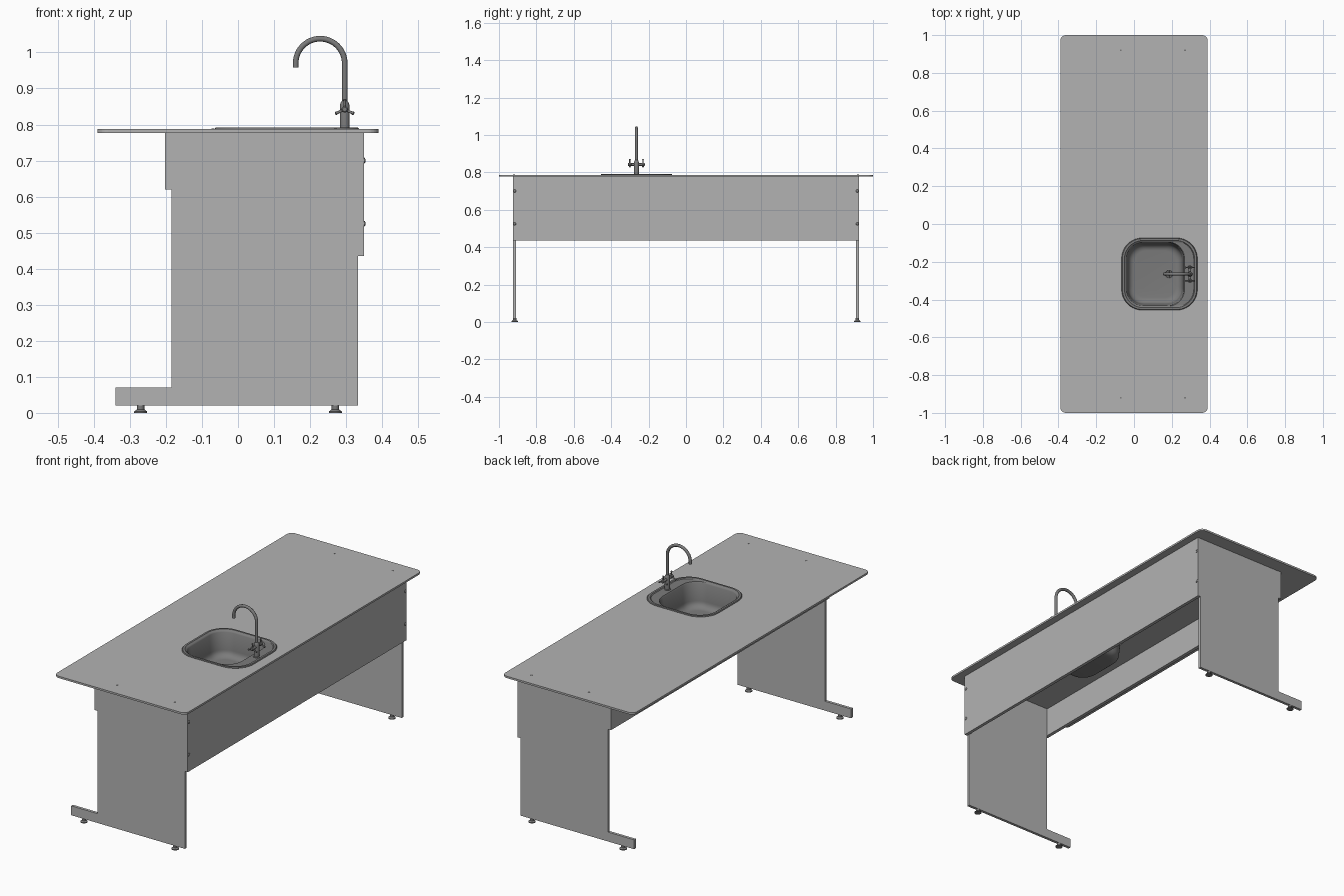
import bpy, bmesh, math
from mathutils import Matrix, Vector

if "Cube" in bpy.data.objects:
    bpy.data.objects.remove(bpy.data.objects["Cube"])


def material(name, value):
    m = bpy.data.materials.new(name)
    m.use_nodes = True
    m.diffuse_color = (value, value, value, 1)
    m.node_tree.nodes["Principled BSDF"].inputs["Base Color"].default_value = m.diffuse_color
    return m


LAMINATE = material("light grey laminate", 0.45)
METAL = material("brushed steel", 0.2)


def finish(name, bm, mat, smooth=False):
    bmesh.ops.recalc_face_normals(bm, faces=bm.faces)
    mesh = bpy.data.meshes.new(name)
    bm.to_mesh(mesh)
    bm.free()
    mesh.materials.append(mat)
    ob = bpy.data.objects.new(name, mesh)
    bpy.context.collection.objects.link(ob)
    if smooth:
        bpy.ops.object.select_all(action="DESELECT")
        ob.select_set(True)
        bpy.context.view_layer.objects.active = ob
        bpy.ops.object.shade_smooth_by_angle(angle=math.radians(40))
    return ob


def box(name, x0, x1, y0, y1, z0, z1):
    bm = bmesh.new()
    bmesh.ops.create_cube(bm, size=1)
    for v in bm.verts:
        v.co = ((x0, x1)[v.co.x > 0], (y0, y1)[v.co.y > 0], (z0, z1)[v.co.z > 0])
    return finish(name, bm, LAMINATE)


def rounded_ring(cx, cy, hx, hy, r, z, steps=10):
    """Points of a rounded rectangle, corner by corner."""
    pts = []
    for k, (sx, sy) in enumerate(((1, 1), (-1, 1), (-1, -1), (1, -1))):
        for i in range(steps + 1):
            a = math.pi / 2 * (k + i / steps)
            pts.append((cx + sx * (hx - r) + r * math.cos(a),
                        cy + sy * (hy - r) + r * math.sin(a), z))
    return pts


def loft(bm, rings, closed=False, cap_last=False):
    loops = [[bm.verts.new(p) for p in ring] for ring in rings]
    pairs = list(zip(loops, loops[1:]))
    if closed:
        pairs.append((loops[-1], loops[0]))
    for a, b in pairs:
        n = len(a)
        for i in range(n):
            j = (i + 1) % n
            bm.faces.new((a[i], a[j], b[j], b[i]))
    if cap_last:
        bm.faces.new(loops[-1])


def lathe(name, profile, origin, axis=(0, 0, 1), mat=METAL, sides=20):
    """Solid of revolution from (radius, height) pairs along an axis."""
    bm = bmesh.new()
    rings = [[(r * math.cos(math.tau * i / sides), r * math.sin(math.tau * i / sides), h)
              for i in range(sides)] for r, h in profile]
    loft(bm, rings, cap_last=True)
    bm.verts.ensure_lookup_table()
    bm.faces.new(bm.verts[:sides])
    turn = Vector((0, 0, 1)).rotation_difference(Vector(axis)).to_matrix().to_4x4()
    bm.transform(Matrix.Translation(origin) @ turn)
    return finish(name, bm, mat, True)


# Worktop with an opening for the basin
SINK_Y = -0.265
TOP, UNDER = 0.787, 0.777
opening = (0.135, SINK_Y, 0.19, 0.181, 0.1)
slab = (0, 0, 0.39, 1.0, 0.03)
bm = bmesh.new()
loft(bm, [rounded_ring(*slab, UNDER), rounded_ring(*slab, TOP),
          rounded_ring(*opening, TOP), rounded_ring(*opening, UNDER)], closed=True)
finish("worktop", bm, LAMINATE)

# Long panels between the legs
box("modesty_panel", 0.333, 0.35, -0.925, 0.925, 0.435, UNDER)
box("apron_panel", -0.203, -0.185, -0.925, 0.925, 0.62, UNDER)

# Leg panels with forward foot, levelling feet and fixings
outline = [(-0.34, 0.02), (0.333, 0.02), (0.333, UNDER), (-0.185, UNDER),
           (-0.185, 0.07), (-0.34, 0.07)]
for side, s in (("front", -1), ("back", 1)):
    bm = bmesh.new()
    face = bm.faces.new([bm.verts.new((x, s * 0.909, z)) for x, z in outline])
    out = bmesh.ops.extrude_face_region(bm, geom=[face])
    bmesh.ops.translate(bm, vec=(0, s * 0.015, 0),
                        verts=[g for g in out["geom"] if isinstance(g, bmesh.types.BMVert)])
    finish(side + "_leg_panel", bm, LAMINATE)
    for x in (-0.27, 0.27):
        lathe(side + "_levelling_foot",
              [(0.018, 0), (0.018, 0.004), (0.01, 0.01), (0.01, 0.021)], (x, s * 0.916, 0))
    for x in (-0.07, 0.27):
        lathe(side + "_worktop_screw", [(0.005, 0), (0.005, 0.001), (0.003, 0.0015)],
              (x, s * 0.92, TOP))
    for z in (0.525, 0.7):
        lathe(side + "_panel_bolt", [(0.008, 0), (0.007, 0.002), (0.003, 0.004)],
              (0.35, s * 0.916, z), (1, 0, 0))

# Basin: raised rim, tap deck, rounded bowl
bm = bmesh.new()
rings = [rounded_ring(0.135, SINK_Y, 0.2, 0.19, 0.108, TOP),
         rounded_ring(0.135, SINK_Y, 0.196, 0.187, 0.105, TOP + 0.004),
         rounded_ring(0.135, SINK_Y, 0.186, 0.178, 0.098, TOP + 0.004),
         rounded_ring(0.135, SINK_Y, 0.182, 0.174, 0.095, TOP)]
rings.append(rounded_ring(0.112, SINK_Y, 0.156, 0.171, 0.09, TOP - 0.001))
rings.append(rounded_ring(0.112, SINK_Y, 0.152, 0.167, 0.086, TOP - 0.007))
for i in range(7):
    a = math.pi / 2 * i / 6
    inset = 0.012 + 0.035 * (1 - math.cos(a))
    rings.append(rounded_ring(0.112, SINK_Y, 0.156 - inset, 0.171 - inset,
                              0.09 - inset * 0.6, 0.69 - 0.035 * math.sin(a)))
loft(bm, rings, cap_last=True)
basin = finish("basin", bm, METAL, True)
shell = basin.modifiers.new("sheet thickness", "SOLIDIFY")
shell.thickness = 0.002
shell.offset = 0

# Drain with a small cross
lathe("drain_ring", [(0.025, 0), (0.025, 0.003), (0.02, 0.004), (0.018, 0.002)],
      (0.185, SINK_Y, 0.655))
for axis in ((1, 0, 0), (0, 1, 0)):
    start = Vector((0.185, SINK_Y, 0.659)) - 0.02 * Vector(axis)
    lathe("drain_bar", [(0.002, 0), (0.002, 0.04)], start, axis, sides=8)

# Tap body and swan-neck spout
TAP_X = 0.296
lathe("tap_body", [(0.017, 0), (0.017, 0.004), (0.0135, 0.006), (0.0135, 0.068),
                   (0.011, 0.076), (0.008, 0.08)], (TAP_X, SINK_Y, TOP - 0.002))
path = [(TAP_X, 0.85)]
path += [(0.228 + 0.068 * math.cos(math.pi * i / 24), 0.97 + 0.068 * math.sin(math.pi * i / 24))
         for i in range(25)]
path.append((0.16, 0.958))
bm = bmesh.new()
rings = []
for i, (x, z) in enumerate(path):
    (xa, za), (xb, zb) = path[max(i - 1, 0)], path[min(i + 1, len(path) - 1)]
    d = Vector((xb - xa, 0, zb - za)).normalized()
    side = Vector((d.z, 0, -d.x))
    centre = Vector((x, SINK_Y, z))
    rings.append([centre + 0.0078 * (side * math.cos(math.tau * k / 16)
                                     + Vector((0, math.sin(math.tau * k / 16), 0)))
                  for k in range(16)])
loft(bm, rings, cap_last=True)
finish("tap_spout", bm, METAL, True)

# Three-armed tap handles
for side, s in (("front", -1), ("back", 1)):
    hub = Vector((TAP_X, SINK_Y, 0.842))
    lathe(side + "_handle_stem", [(0.007, 0), (0.007, 0.026), (0.009, 0.028),
                                  (0.009, 0.042), (0.006, 0.045)], hub, (0, s, 0))
    for degrees in (90, 205, 335):
        a = math.radians(degrees)
        lathe(side + "_handle_arm", [(0.004, 0), (0.0035, 0.022), (0.005, 0.026), (0.003, 0.029)],
              hub + Vector((0, s * 0.035, 0)), (math.cos(a), 0, math.sin(a)), sides=12)
